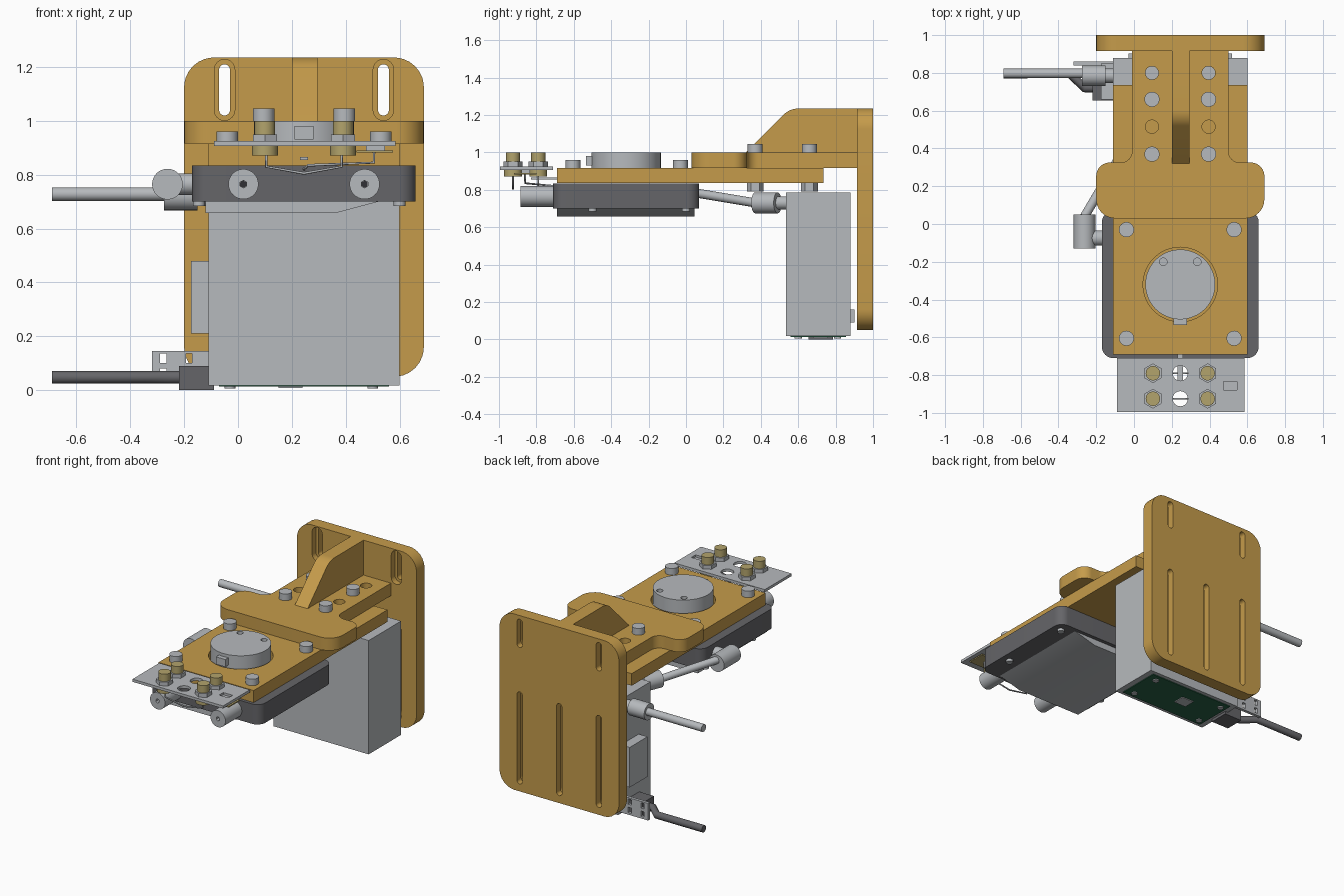
import bpy, bmesh, math
from mathutils import Vector

if "Cube" in bpy.data.objects:
    bpy.data.objects.remove(bpy.data.objects["Cube"])


def material(name, rgb):
    m = bpy.data.materials.new(name)
    m.diffuse_color = (*rgb, 1)
    m.use_nodes = True
    m.node_tree.nodes["Principled BSDF"].inputs["Base Color"].default_value = m.diffuse_color
    return m


TAN = material("tan", (0.56, 0.33, 0.07))
GREY = material("light_grey", (0.47, 0.49, 0.51))
DARK = material("dark_grey", (0.13, 0.13, 0.14))
BRASS = material("brass", (0.45, 0.37, 0.15))
GREEN = material("board_green", (0.02, 0.12, 0.06))
BLACK = material("near_black", (0.03, 0.03, 0.035))


def finish(name, bm, mat):
    bmesh.ops.recalc_face_normals(bm, faces=bm.faces)
    me = bpy.data.meshes.new(name)
    bm.to_mesh(me)
    bm.free()
    me.materials.append(mat)
    ob = bpy.data.objects.new(name, me)
    bpy.context.collection.objects.link(ob)
    return ob


def fillet(corners, steps=8):
    """Outline from (u, v, radius) corners."""
    out, n = [], len(corners)
    for i, (u, v, r) in enumerate(corners):
        p = Vector((u, v))
        if r == 0:
            out.append(p)
            continue
        d1 = (Vector(corners[i - 1][:2]) - p).normalized()
        d2 = (Vector(corners[(i + 1) % n][:2]) - p).normalized()
        half = d1.angle(d2) / 2
        t = r / math.tan(half)
        c = p + (d1 + d2).normalized() * r / math.sin(half)
        a, b = p + d1 * t - c, p + d2 * t - c
        for k in range(steps + 1):
            w = (a.lerp(b, k / steps)).normalized() * r
            out.append(c + w)
    return out


def prism(name, corners, axis, lo, hi, mat, steps=8):
    """Extrude an outline along x (yz), y (xz) or z (xy)."""
    put = {"x": lambda u, v, w: (w, u, v), "y": lambda u, v, w: (u, w, v),
           "z": lambda u, v, w: (u, v, w)}[axis]
    pts = fillet(corners, steps)
    bm = bmesh.new()
    a = [bm.verts.new(put(p.x, p.y, lo)) for p in pts]
    b = [bm.verts.new(put(p.x, p.y, hi)) for p in pts]
    bm.faces.new(a)
    bm.faces.new(b[::-1])
    for i in range(len(pts)):
        j = (i + 1) % len(pts)
        bm.faces.new((a[i], a[j], b[j], b[i]))
    return finish(name, bm, mat)


def rect(u0, u1, v0, v1, r=0.0):
    return [(u0, v0, r), (u1, v0, r), (u1, v1, r), (u0, v1, r)]


def box(name, x0, x1, y0, y1, z0, z1, mat):
    return prism(name, rect(x0, x1, y0, y1), "z", z0, z1, mat)


def rod(name, p, q, r, mat, sides=32):
    p, q = Vector(p), Vector(q)
    bm = bmesh.new()
    bmesh.ops.create_cone(bm, cap_ends=True, segments=sides, radius1=r, radius2=r, depth=(q - p).length)
    bm.transform(Vector((0, 0, 1)).rotation_difference(q - p).to_matrix().to_4x4())
    bmesh.ops.translate(bm, verts=bm.verts, vec=(p + q) / 2)
    return finish(name, bm, mat)


def post(name, x, y, z0, z1, r, mat, sides=32):
    return rod(name, (x, y, z0), (x, y, z1), r, mat, sides)


def cut(ob, *cutters):
    for c in cutters:
        m = ob.modifiers.new("cut", "BOOLEAN")
        m.operation, m.solver, m.object = "DIFFERENCE", "EXACT", c
        bpy.context.view_layer.objects.active = ob
        bpy.ops.object.modifier_apply(modifier=m.name)
        bpy.data.objects.remove(c)


def cable(name, points, r, mat):
    cu = bpy.data.curves.new(name, "CURVE")
    cu.dimensions, cu.bevel_depth, cu.bevel_resolution = "3D", r, 3
    cu.use_fill_caps = True
    s = cu.splines.new("POLY")
    s.points.add(len(points) - 1)
    for sp, p in zip(s.points, points):
        sp.co = (*p, 1)
    cu.materials.append(mat)
    ob = bpy.data.objects.new(name, cu)
    bpy.context.collection.objects.link(ob)


# Slotted back plate, each slot stepped wider on the front
plate = prism("back_plate", rect(-0.20, 0.69, 0.05, 1.235, 0.11), "y", 0.915, 1.0, TAN)
for x, z0, z1 in ((-0.05, 1.02, 1.21), (0.54, 1.02, 1.21),
                  (-0.05, 0.10, 0.72), (0.245, 0.10, 0.72), (0.54, 0.10, 0.72)):
    cut(plate, prism("slot", rect(x - 0.02, x + 0.02, z0, z1, 0.0199), "y", 0.8, 1.1, TAN),
        prism("slot_step", rect(x - 0.038, x + 0.038, z0 - 0.018, z1 + 0.018, 0.0379), "y", 0.8, 0.955, TAN))

# Upper bracket with gusset
bracket = prism("upper_bracket", [(-0.2, 0.03, 0.1), (0.69, 0.03, 0.1), (0.69, 0.325, 0.07),
                (0.5, 0.325, 0.06), (0.5, 0.92, 0), (-0.01, 0.92, 0),
                (-0.01, 0.325, 0.06), (-0.2, 0.325, 0.07)], "z", 0.916, 1.0, TAN)
prism("gusset", [(0.32, 1.0, 0), (0.92, 1.0, 0), (0.92, 1.235, 0), (0.555, 1.235, 0.12)],
      "x", 0.20, 0.295, TAN)

# Base plate with a pocket for the round cap
base = box("base_plate", -0.11, 0.60, -0.69, 0.735, 0.835, 0.916, TAN)
cut(base, post("pocket", 0.245, -0.32, 0.85, 1.0, 0.197, TAN, 64))
cap = post("round_cap", 0.245, -0.32, 0.84, 1.0, 0.185, GREY, 64)
box("cap_tab", 0.21, 0.28, -0.535, -0.495, 0.93, 0.98, GREY)
for x in (0.155, 0.335):
    cut(cap, post("cap_hole", x, -0.20, 0.95, 1.1, 0.02, GREY))

# Bolts, nuts and open holes, mirrored about the centre line
for s in (-1, 1):
    xb, xs = 0.245 + s * 0.15, 0.245 + s * 0.285
    for y in (0.515, 0.80):
        cut(bracket, post("bolt_hole", xb, y, 0.85, 1.1, 0.035, TAN))
    for y in (0.37, 0.66):
        post("bracket_bolt", xb, y, 0.995, 1.045, 0.04, GREY)
        post("bracket_nut", xb, y, 0.79, 0.836, 0.045, GREY, 6)
    for y in (-0.605, -0.03):
        post("plate_screw", xs, y, 0.91, 0.96, 0.04, GREY)

# Dark housing with faceted lower cover
prism("housing", rect(-0.17, 0.66, -0.71, 0.07, 0.06), "z", 0.70, 0.834, DARK)
prism("lower_cover", [(-0.12, 0.705, 0), (-0.12, 0.657, 0), (0.36, 0.657, 0), (0.54, 0.705, 0)],
      "y", -0.69, 0.045, GREY)
for x in (-0.145, 0.60):
    for y in (-0.5, 0.0):
        post("cover_screw", x, y, 0.683, 0.705, 0.022, GREY)
for x in (0.02, 0.47):
    ob = rod("front_fitting", (x, -0.885, 0.765), (x, -0.70, 0.765), 0.056, GREY)
    cut(ob, rod("bore", (x, -1, 0.765), (x, -0.85, 0.765), 0.014, GREY, 6))
    rod("fitting_bore", (x, -0.852, 0.765), (x, -0.848, 0.765), 0.0135, BLACK, 6)
for x in (0.138, 0.352):
    rod("front_plug", (x, -0.715, 0.77), (x, -0.70, 0.77), 0.032, DARK)

# Sensor plate in front
sensor = box("sensor_plate", -0.09, 0.585, -0.995, -0.71, 0.907, 0.925, GREY)
cut(sensor, box("window", 0.475, 0.545, -0.88, -0.835, 0.8, 1, GREY))
for y in (-0.79, -0.925):
    cut(sensor, post("sensor_hole", 0.245, y, 0.8, 1.0, 0.04, GREY))
    for x in (0.10, 0.39):
        post("hex_nut", x, y, 0.924, 0.95, 0.052, GREY, 6)
        post("brass_stud", x, y, 0.945, 1.0, 0.038, BRASS)
        post("brass_foot", x, y, 0.872, 0.908, 0.048, BRASS)
box("sensor_strip", 0.44, 0.575, -0.92, -0.80, 0.882, 0.89, BRASS)
box("strip_spacer", 0.475, 0.545, -0.88, -0.835, 0.885, 0.91, GREY)
for y in (-0.925, -0.79):
    cable("contact_wire", [(0.105, y, 0.88), (0.105, y, 0.83), (0.245, y, 0.805),
                           (0.385, y, 0.83), (0.385, y, 0.88)], 0.005, GREY)
cable("sensor_lead", [(0.245, -0.70, 0.82), (0.26, -0.86, 0.835), (0.505, -0.86, 0.845),
                      (0.505, -0.86, 0.89)], 0.005, GREY)
box("plate_link", 0.23, 0.26, -0.83, -0.69, 0.855, 0.865, GREY)

# Large rear block with circuit board beneath
box("rear_block", -0.11, 0.60, 0.535, 0.88, 0.018, 0.785, GREY)
box("circuit_board", -0.07, 0.56, 0.56, 0.855, 0.013, 0.02, GREEN)
box("board_chip", 0.15, 0.24, 0.68, 0.76, 0.008, 0.015, GREY)
for x, y in ((0.50, 0.60), (0.50, 0.81), (-0.03, 0.60), (-0.03, 0.81)):
    post("board_screw", x, y, 0.006, 0.015, 0.02, GREY)
box("block_rear_rib", -0.03, 0.52, 0.87, 0.902, 0.09, 0.16, GREY)
box("side_box", -0.175, -0.10, 0.66, 0.85, 0.21, 0.48, GREY)

# Lower plug, cable and perforated tab
box("lower_plug", -0.22, -0.09, 0.655, 0.785, 0.0, 0.09, DARK)
cable("lower_cable", [(-0.69, 0.795, 0.048), (-0.34, 0.795, 0.048), (-0.26, 0.72, 0.048),
                      (-0.20, 0.72, 0.048)], 0.024, DARK)
tab = box("perforated_tab", -0.32, -0.10, 0.84, 0.86, 0.03, 0.145, GREY)
for x in (-0.277, -0.182):
    for z in (0.062, 0.118):
        cut(tab, box("tab_hole", x - 0.012, x + 0.012, 0.8, 0.9, z - 0.018, z + 0.018, GREY))

# Upper cable with fitting
rod("upper_cable", (-0.69, 0.797, 0.728), (-0.25, 0.797, 0.728), 0.025, GREY)
rod("cable_fitting", (-0.275, 0.785, 0.722), (-0.15, 0.785, 0.722), 0.054, GREY)
rod("cable_collar", (-0.16, 0.785, 0.722), (-0.10, 0.785, 0.722), 0.038, GREY)

# Left elbow and hose to the rear block
rod("left_elbow", (-0.262, -0.13, 0.765), (-0.262, 0.05, 0.765), 0.057, GREY)
rod("elbow_collar", (-0.25, -0.075, 0.765), (-0.16, -0.075, 0.765), 0.04, GREY)
rod("hose", (-0.262, 0.04, 0.785), (-0.05, 0.40, 0.725), 0.024, GREY)
rod("hose_fitting", (-0.06, 0.37, 0.73), (-0.01, 0.49, 0.73), 0.056, GREY)
rod("hose_collar", (-0.02, 0.45, 0.73), (-0.02, 0.54, 0.73), 0.035, GREY)

# Smooth round sides, keep edges sharp
bpy.ops.object.select_all(action="DESELECT")
for ob in bpy.context.scene.objects:
    if ob.type == "MESH":
        ob.select_set(True)
        bpy.context.view_layer.objects.active = ob
bpy.ops.object.shade_smooth_by_angle(angle=math.radians(30))
